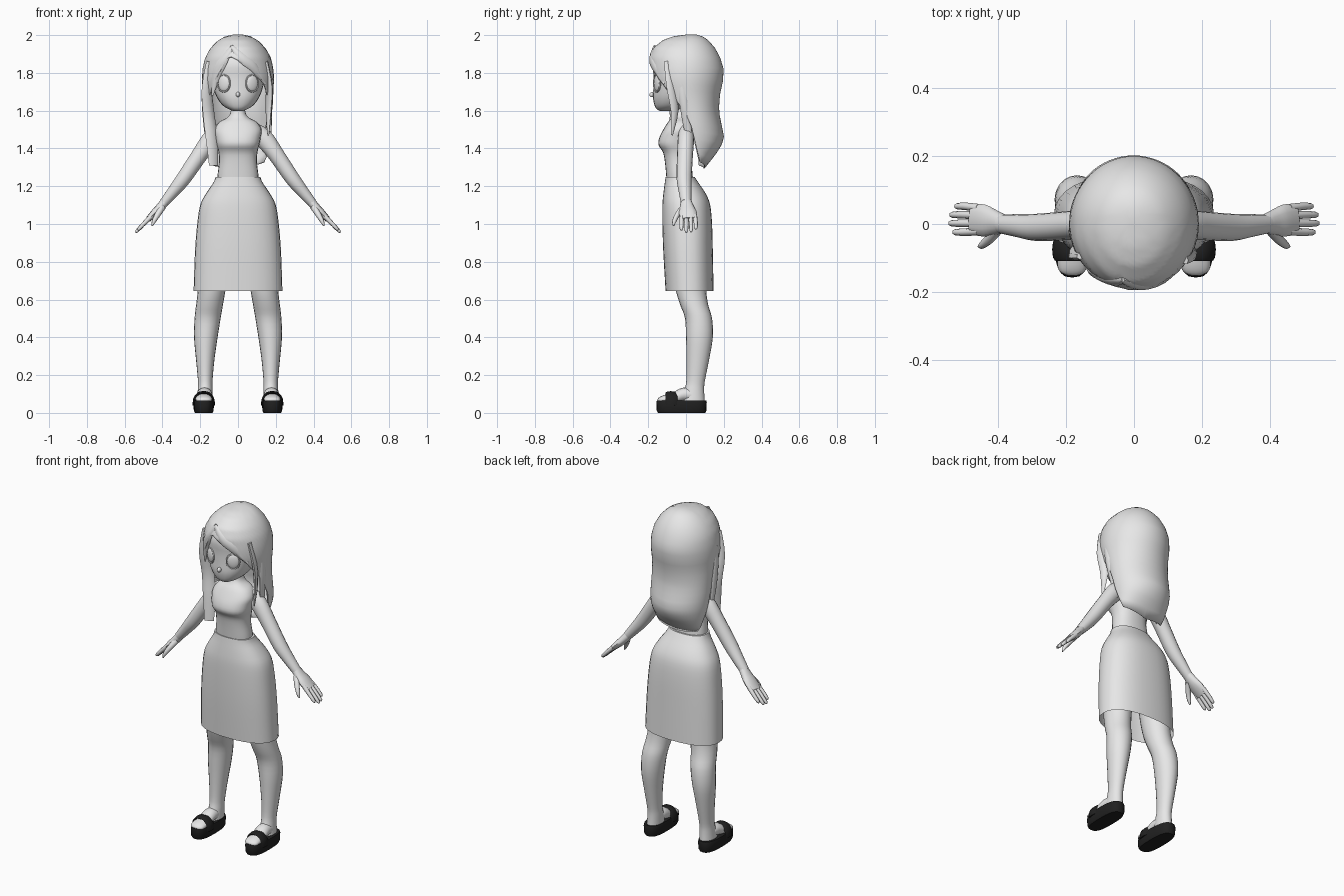
import bpy, bmesh, math
from mathutils import Vector


def material(name, v):
    m = bpy.data.materials.new(name)
    m.diffuse_color = (v, v, v, 1)
    return m


LIGHT = material("light grey", 0.8)
BLACK = material("black", 0.015)


def spline(rows, k=3):
    """Smooth rows of numbers with Catmull-Rom interpolation."""
    out = []
    for i in range(len(rows) - 1):
        a, b, c, d = (rows[max(0, min(len(rows) - 1, i + j))] for j in (-1, 0, 1, 2))
        for s in range(k):
            t = s / k
            out.append([0.5 * (2 * q + (r - p) * t + (2 * p - 5 * q + 4 * r - w) * t * t
                               + (3 * q - p - 3 * r + w) * t ** 3)
                        for p, q, r, w in zip(a, b, c, d)])
    return out + [list(rows[-1])]


def skin(name, rings, mat, caps=(True, True), closed=True):
    """Join rings of points into one surface."""
    bm = bmesh.new()
    vs = [[bm.verts.new(p) for p in r] for r in rings]
    n = len(vs[0])
    for a, b in zip(vs, vs[1:]):
        for i in range(n if closed else n - 1):
            j = (i + 1) % n
            bm.faces.new((a[i], a[j], b[j], b[i]))
    if caps[0]:
        bm.faces.new(vs[0])
    if caps[1]:
        bm.faces.new(vs[-1])
    bmesh.ops.recalc_face_normals(bm, faces=bm.faces)
    me = bpy.data.meshes.new(name)
    bm.to_mesh(me)
    bm.free()
    me.materials.append(mat)
    ob = bpy.data.objects.new(name, me)
    bpy.context.collection.objects.link(ob)
    return ob


def power(v, p):
    return math.copysign(abs(v) ** p, v)


def loft(name, rows, mat=LIGHT, n=24, p=1.0, k=3, caps=(True, True)):
    """Stack horizontal ovals given as (z, x0, x1, y0, y1)."""
    rings = []
    for z, x0, x1, y0, y1 in spline(rows, k):
        rings.append([((x0 + x1) / 2 + (x1 - x0) / 2 * power(math.cos(2 * math.pi * i / n), p),
                       (y0 + y1) / 2 + (y1 - y0) / 2 * power(math.sin(2 * math.pi * i / n), p), z)
                      for i in range(n)])
    return skin(name, rings, mat, caps)


def body(name, rows, **kw):
    """Loft centred on x, rows are (z, half_width, front, back)."""
    return loft(name, [(z, -w, w, f, b) for z, w, f, b in rows], **kw)


def tube(name, rows, side=(0, 1, 0), mat=LIGHT, n=12, k=3):
    """Sweep an oval along (x, y, z, radius along side, other radius)."""
    rows = spline(rows, k)
    pts = [Vector(r[:3]) for r in rows]
    rings = []
    for i, r in enumerate(rows):
        t = (pts[min(i + 1, len(pts) - 1)] - pts[max(i - 1, 0)]).normalized()
        v = t.cross(Vector(side)).normalized()
        u = v.cross(t)
        rings.append([pts[i] + u * r[3] * math.cos(2 * math.pi * j / n)
                      + v * r[4] * math.sin(2 * math.pi * j / n) for j in range(n)])
    return skin(name, rings, mat)


def lookup(table, x):
    """Linear interpolation in a table whose first column rises."""
    for a, b in zip(table, table[1:]):
        if x <= b[0]:
            t = max(0, (x - a[0]) / (b[0] - a[0]))
            return [p + (q - p) * t for p, q in zip(a, b)][1:]
    return list(table[-1][1:])


# Torso with neck, and skirt
body("torso", [(1.2, .11, -.1, .04), (1.26, .108, -.105, .035), (1.33, .1, -.112, .03),
               (1.38, .103, -.122, .035), (1.42, .113, -.146, .04), (1.46, .12, -.14, .045),
               (1.5, .125, -.12, .045), (1.54, .1, -.095, .04), (1.565, .055, -.075, .03),
               (1.6, .038, -.062, .025), (1.68, .036, -.06, .025)], p=.85)
body("skirt", [(1.25, .118, -.108, .045), (1.22, .13, -.112, .065), (1.16, .17, -.12, .105),
               (1.1, .2, -.125, .128), (1.0, .216, -.125, .138), (.85, .228, -.12, .142),
               (.645, .235, -.108, .146)], p=.85, n=32, caps=(True, False))

# Head, nose and eyes
body("head", [(1.597, .02, -.135, -.06), (1.608, .05, -.155, -.02), (1.63, .083, -.167, .02),
              (1.67, .112, -.175, .06), (1.72, .131, -.173, .08), (1.78, .142, -.172, .09),
              (1.85, .142, -.174, .09), (1.91, .11, -.14, .08), (1.94, .05, -.08, .04)], p=.88)


def ball(name, loc, scale, turn=0):
    bpy.ops.mesh.primitive_uv_sphere_add(segments=20, ring_count=10, location=loc,
                                         rotation=(0, 0, turn))
    ob = bpy.context.object
    ob.name = name
    ob.scale = scale
    ob.data.materials.append(LIGHT)


ball("nose", (0, -.178, 1.685), (.011, .016, .014))
for s, tag in ((1, "left"), (-1, "right")):
    ball(tag + "_eye", (s * .075, -.153, 1.745), (.033, .012, .042), s * .45)
    bpy.ops.mesh.primitive_torus_add(major_radius=1, minor_radius=.09, major_segments=24,
                                     minor_segments=6, location=(s * .075, -.154, 1.745),
                                     rotation=(math.pi / 2, 0, s * .45))
    rim = bpy.context.object
    rim.name = tag + "_eyelid"
    rim.scale = (.037, .046, .06)
    rim.data.materials.append(LIGHT)

# Hair shell: profile by height (z, half width, front, side centre, back)
profile = [(1.29, .12, -.02, .06, .09), (1.34, .145, -.03, .06, .13), (1.4, .16, -.04, .05, .175),
           (1.45, .17, -.05, .045, .2), (1.52, .175, -.07, .04, .185), (1.6, .176, -.1, .03, .17),
           (1.68, .18, -.16, .01, .175), (1.76, .187, -.187, 0, .192), (1.82, .184, -.19, 0, .195),
           (1.88, .17, -.19, 0, .177), (1.93, .142, -.17, 0, .15), (1.97, .102, -.12, .01, .115),
           (1.99, .065, -.065, .02, .085), (2.0, .02, .01, .03, .05)]
# Hem height by angle from the front
hem = [(-180, 1.295), (-98, 1.31), (-86, 1.47), (-72, 1.6), (-52, 1.7), (-36, 1.78), (-16, 1.89),
       (0, 1.865), (30, 1.81), (48, 1.74), (70, 1.62), (86, 1.5), (98, 1.33), (180, 1.295)]
levels = 22
rings = []
for i in range(levels + 1):
    ring = []
    for j in range(60):
        a = j * 6 - 180
        low = lookup(hem, a)[0]
        t = i / levels
        z = 2.0 - (2.0 - low) * t ** 1.35
        w, f, c, b = lookup(profile, z)
        ca = -math.cos(math.radians(a))
        y = c + (b - c) * ca if ca > 0 else c + (c - f) * ca
        ring.append((w * math.sin(math.radians(a)), y, z))
    rings.append(ring)
hair = skin("hair", rings, LIGHT, (True, False))
mod = hair.modifiers.new("thickness", 'SOLIDIFY')
mod.thickness = .008
mod.offset = 0

# Loose locks and fringe strands
tube("long_lock", [(-.15, -.09, 1.86, .02, .012), (-.165, -.085, 1.72, .03, .016),
                   (-.155, -.065, 1.58, .034, .016), (-.138, -.075, 1.45, .036, .012),
                   (-.13, -.09, 1.31, .026, .006)], side=(1, .5, 0), n=8)
tube("short_lock", [(.145, -.1, 1.86, .02, .012), (.165, -.08, 1.73, .028, .014),
                    (.162, -.06, 1.6, .024, .012), (.16, -.075, 1.47, .006, .004)],
     side=(-.6, 1, 0), n=8)
tube("left_back_lock", [(.172, -.03, 1.8, .025, .012), (.172, -.01, 1.65, .026, .014),
                        (.155, .01, 1.5, .02, .01), (.15, .03, 1.4, .006, .004)], n=8)
tube("right_back_lock", [(-.176, -.03, 1.8, .025, .012), (-.178, -.02, 1.65, .026, .014),
                         (-.17, -.01, 1.5, .02, .01), (-.155, .01, 1.36, .006, .004)], n=8)
tube("right_fringe", [(-.03, -.165, 1.94, .01, .008), (-.075, -.167, 1.87, .026, .01),
                      (-.115, -.143, 1.79, .024, .01), (-.135, -.12, 1.68, .005, .004)],
     side=(1, -.4, .4), n=8)
tube("left_fringe", [(-.035, -.165, 1.94, .01, .008), (.02, -.184, 1.88, .026, .01),
                     (.085, -.165, 1.83, .026, .01), (.145, -.115, 1.74, .006, .005)],
     side=(.4, .2, 1), n=8)

# Limbs and shoes, mirrored
for s, tag in ((1, "left"), (-1, "right")):
    def limb(name, rows, **kw):
        return tube(tag + "_" + name, [(s * r[0], *r[1:]) for r in rows], **kw)

    def stack(name, rows, **kw):
        return loft(tag + "_" + name, [(z, *sorted((s * a, s * b)), c, d)
                                       for z, a, b, c, d in rows], **kw)

    limb("arm", [(.07, 0, 1.51, .035, .035), (.135, 0, 1.455, .043, .05),
                 (.2, -.005, 1.37, .042, .043), (.285, -.01, 1.245, .04, .039),
                 (.34, -.005, 1.175, .034, .032), (.39, 0, 1.115, .028, .025)], n=16)
    limb("palm", [(.38, 0, 1.127, .027, .024), (.41, .005, 1.09, .038, .023),
                  (.44, .01, 1.06, .047, .021), (.475, .015, 1.025, .045, .015)])
    for i, (y, reach) in enumerate(((.052, .06), (.027, .075), (.002, .078), (-.024, .066))):
        limb("finger_%d" % (i + 1), [(.455, y * .9, 1.045, .012, .013),
                                     (.465 + reach / 2, y, 1.035 - reach / 2, .011, .011),
                                     (.465 + reach * .9, y, 1.035 - reach * .93, .009, .009),
                                     (.465 + reach, y, 1.035 - reach, .004, .004)], n=8, k=2)
    limb("thumb", [(.4, -.015, 1.09, .016, .018), (.425, -.045, 1.05, .014, .015),
                   (.445, -.062, 1.015, .011, .011), (.455, -.066, .99, .004, .004)], n=8)
    stack("leg", [(.95, .04, .2, -.09, .1), (.75, .055, .21, -.07, .105),
                  (.64, .068, .214, -.052, .108), (.57, .08, .222, -.03, .118),
                  (.5, .092, .23, -.005, .138), (.4, .108, .233, 0, .142),
                  (.28, .125, .222, .003, .122), (.17, .135, .212, .002, .1),
                  (.12, .135, .213, -.01, .096), (.05, .135, .218, -.03, .1)], n=20)
    limb("foot", [(.176, .05, .09, .036, .035), (.177, -.01, .098, .04, .036),
                  (.18, -.06, .08, .043, .03), (.181, -.115, .072, .044, .022),
                  (.181, -.14, .068, .036, .014), (.181, -.15, .066, .015, .006)],
         side=(1, 0, 0), n=16)
    stack("sole", [(0, .135, .228, -.148, .102), (.012, .129, .234, -.155, .108),
                   (.055, .127, .236, -.157, .11), (.066, .13, .233, -.154, .107)],
          mat=BLACK, p=.72, k=1)
    limb("strap", [(.13, -.075, .04, .032, .008), (.134, -.076, .075, .032, .008),
                   (.155, -.078, .102, .03, .008), (.182, -.08, .107, .028, .008),
                   (.208, -.078, .102, .03, .008), (.229, -.076, .075, .032, .008),
                   (.232, -.075, .04, .032, .008)], mat=BLACK, n=8)

# Smooth shading with sharp edges kept
for ob in bpy.data.objects:
    ob.select_set(ob.type == 'MESH')
bpy.context.view_layer.objects.active = hair
bpy.ops.object.shade_smooth_by_angle(angle=math.radians(50))
